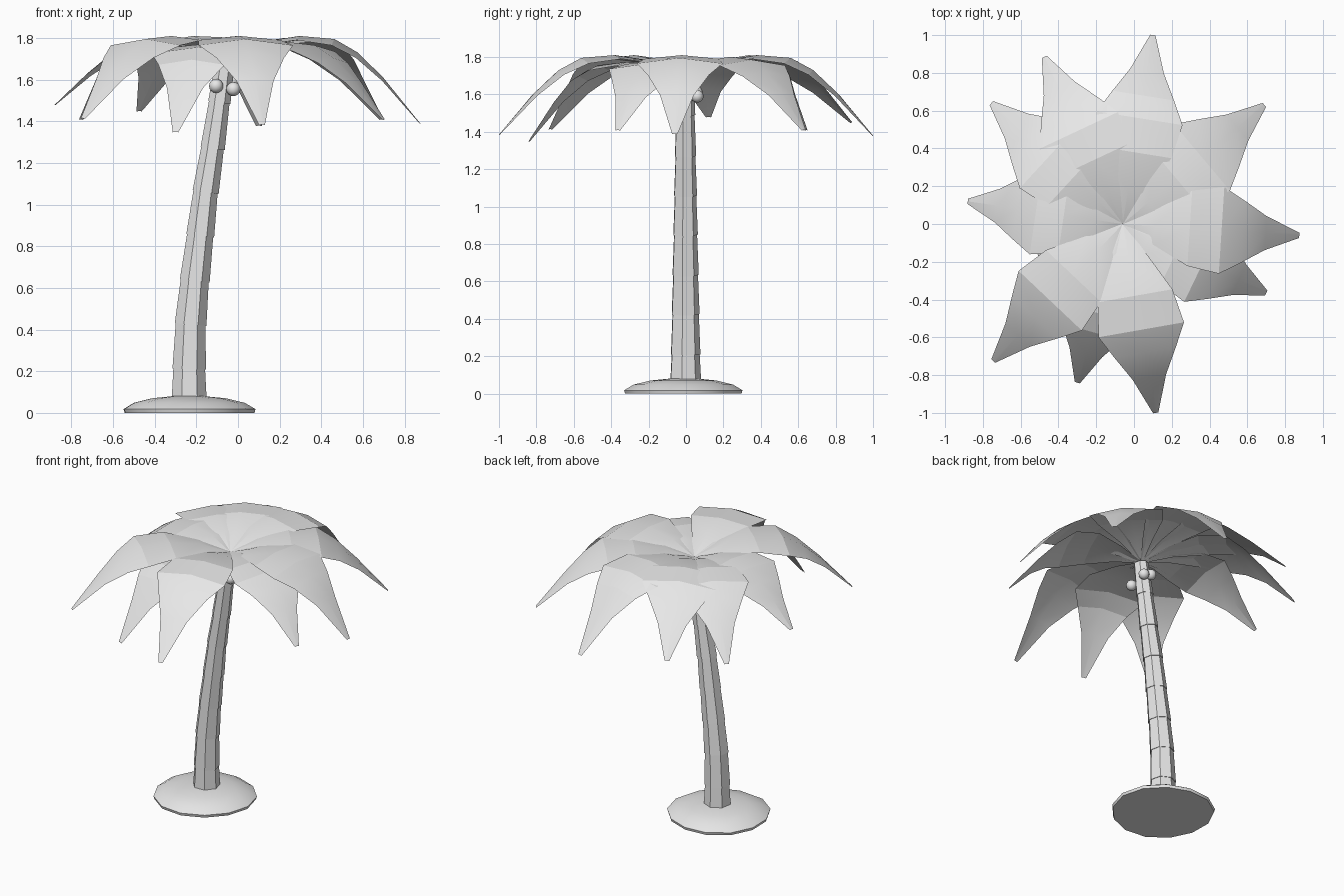
import bpy
import bmesh
import math
from mathutils import Vector

if "Cube" in bpy.data.objects:
    bpy.data.objects.remove(bpy.data.objects["Cube"])

GREY = (0.8, 0.8, 0.8, 1)
grey = bpy.data.materials.new("light_grey")
grey.use_nodes = True
grey.diffuse_color = GREY
grey.node_tree.nodes["Principled BSDF"].inputs["Base Color"].default_value = GREY


def finish(bm, name, angle=30):
    """Turn a bmesh into a named, shaded object."""
    mesh = bpy.data.meshes.new(name)
    bm.to_mesh(mesh)
    bm.free()
    mesh.materials.append(grey)
    obj = bpy.data.objects.new(name, mesh)
    bpy.context.collection.objects.link(obj)
    bpy.ops.object.select_all(action="DESELECT")
    obj.select_set(True)
    bpy.context.view_layer.objects.active = obj
    bpy.ops.object.shade_smooth_by_angle(angle=math.radians(angle))
    return obj


def ring(bm, centre, radius, sides, turn=0.0, wobble=0.0):
    verts = []
    for i in range(sides):
        a = turn + math.tau * i / sides
        r = radius * (1 + wobble * math.sin(3 * a + 1))
        verts.append(bm.verts.new(Vector(centre) + Vector((r * math.cos(a), r * math.sin(a), 0))))
    return verts


def bridge(bm, low, high):
    n = len(low)
    for i in range(n):
        j = (i + 1) % n
        bm.faces.new((low[i], low[j], high[j], high[i]))


# Sand mound: flat underside, low rounded top
bm = bmesh.new()
profile = [(0.315, 0), (0.32, 0.018), (0.27, 0.048), (0.18, 0.07), (0.08, 0.08)]
rings = [ring(bm, (-0.24, -0.012, z), r, 13, 0, 0.015) for r, z in profile]
for low, high in zip(rings, rings[1:]):
    bridge(bm, low, high)
bm.faces.new(rings[0][::-1])
bm.faces.new(rings[-1])
finish(bm, "sand_mound", 50)

# Trunk: stacked tapered segments, each flaring over the one below
levels = [(-0.235, 0.05), (-0.235, 0.21), (-0.228, 0.425), (-0.208, 0.635), (-0.182, 0.85),
          (-0.156, 1.06), (-0.122, 1.27), (-0.09, 1.49), (-0.06, 1.70)]
for k, ((x0, z0), (x1, z1)) in enumerate(zip(levels, levels[1:])):
    bm = bmesh.new()
    r0 = 0.087 - 0.0046 * k
    low = ring(bm, (x0, -0.005, z0), r0, 7, math.radians(-11))
    high = ring(bm, (x1, -0.005, z1 + 0.005), r0 - 0.009, 7, math.radians(-11))
    # tilt each end across the lean of the trunk
    for verts, cx in ((low, x0), (high, x1)):
        for v in verts:
            v.co.z -= (v.co.x - cx) * (x1 - x0) / (z1 - z0)
    bridge(bm, low, high)
    bm.faces.new(low[::-1])
    bm.faces.new(high)
    finish(bm, f"trunk_segment_{k + 1}")

# Coconuts under the crown
for k, place in enumerate([(-0.105, -0.06, 1.57), (-0.022, -0.05, 1.555),
                           (-0.03, 0.06, 1.59), (-0.09, 0.055, 1.61)]):
    bm = bmesh.new()
    bmesh.ops.create_uvsphere(bm, u_segments=12, v_segments=8, radius=0.034)
    bmesh.ops.translate(bm, verts=bm.verts, vec=place)
    finish(bm, f"coconut_{k + 1}", 60)

# Fronds: folded leaves that rise from the crown, then droop
# station: fraction of length, half width, rib height, drop of the edges
CROWN = Vector((-0.06, 0, 1.71))
STATIONS = [(0.0, 0.008, 0.0, 0.0), (0.18, 0.1, 0.07, 0.015), (0.38, 0.2, 0.1, 0.02),
            (0.56, 0.23, 0.085, 0.03), (0.68, 0.165, 0.02, 0.025),
            (0.81, 0.09, -0.1, 0.015), (1.0, 0.014, -0.32, 0.003)]


def frond(name, tip, lift=0.0, roll=0.0):
    bm = bmesh.new()
    out = Vector((tip[0], tip[1], 0)) - Vector((CROWN.x, CROWN.y, 0))
    side = Vector((-out.y, out.x, 0)).normalized()
    droop = (tip[2] - CROWN.z) / -0.32
    rows = []
    for t, half, rise, drop in STATIONS:
        z = rise * (droop if rise < 0 else 1) + lift * math.sin(math.pi * t)
        rib = CROWN + out * t + Vector((0, 0, z))
        rows.append([bm.verts.new(rib + side * half * s - Vector((0, 0, drop * abs(s) - roll * half * s)))
                     for s in (-1, 0, 1)])
    for a, b in zip(rows, rows[1:]):
        for i in range(2):
            bm.faces.new((a[i], b[i], b[i + 1], a[i + 1]))
    finish(bm, name, 14)


frond("frond_back", (0.10, 1.0, 1.38))
frond("frond_back_left", (0.69, 0.63, 1.41), -0.01)
frond("frond_left", (0.875, -0.06, 1.39), 0.0)
frond("frond_front_left", (0.70, -0.365, 1.41), -0.03)
frond("frond_front", (0.115, -1.0, 1.385))
frond("frond_front_low", (-0.30, -0.84, 1.35), -0.04)
frond("frond_front_right", (-0.745, -0.725, 1.415))
frond("frond_right", (-0.88, 0.12, 1.48), -0.015)
frond("frond_back_right", (-0.755, 0.64, 1.41), -0.01)
frond("frond_back_high", (-0.475, 0.885, 1.45), 0.0, -0.06)
